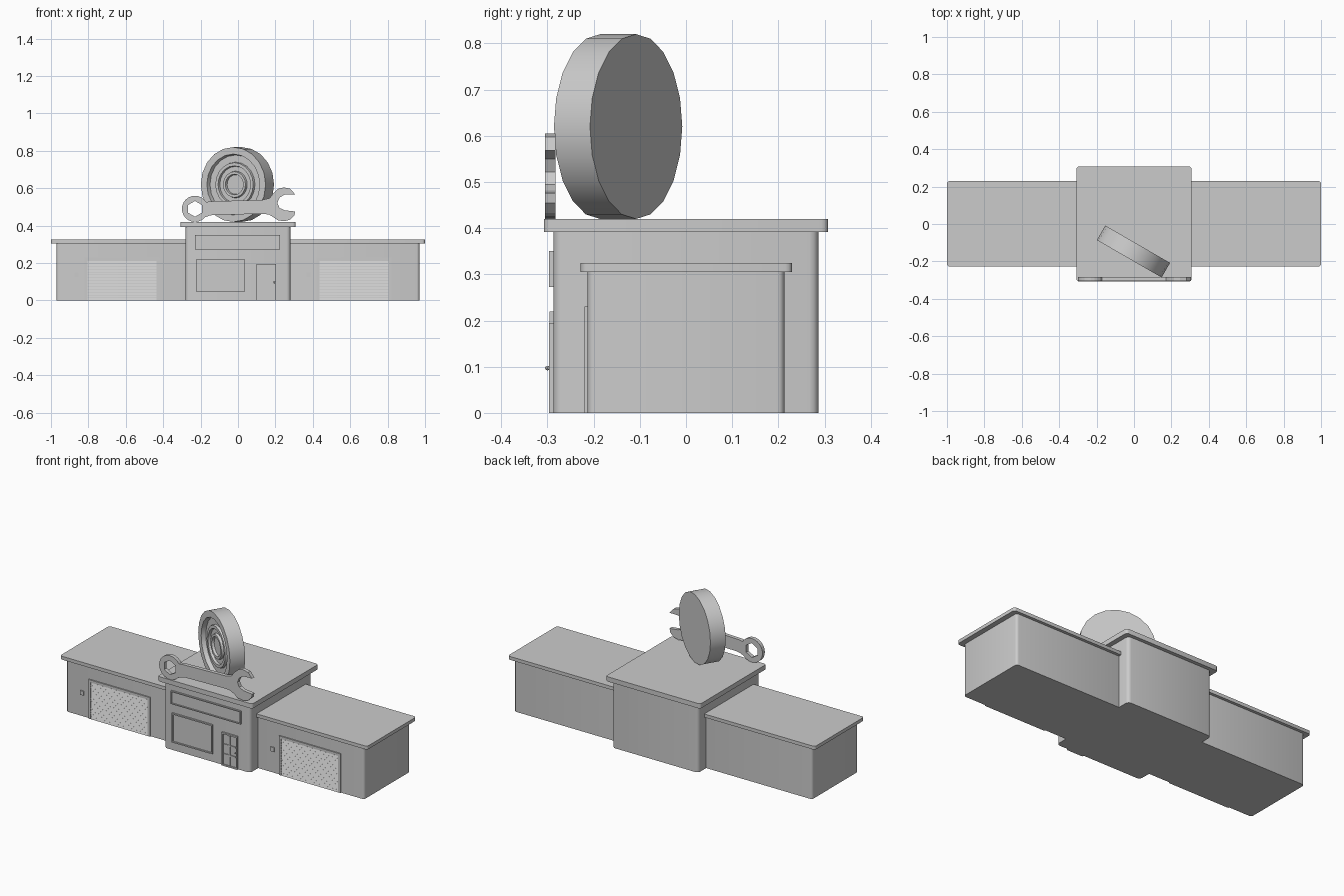
import bpy, bmesh, math
from mathutils import Matrix, Vector

cube = bpy.data.objects.get("Cube")
if cube:
    bpy.data.objects.remove(cube, do_unlink=True)

grey = bpy.data.materials.new("plain_grey")
grey.use_nodes = True
grey.diffuse_color = (0.6, 0.6, 0.6, 1)
grey.node_tree.nodes["Principled BSDF"].inputs["Base Color"].default_value = (0.6, 0.6, 0.6, 1)


def finish(name, bm):
    bmesh.ops.recalc_face_normals(bm, faces=bm.faces)
    mesh = bpy.data.meshes.new(name)
    bm.to_mesh(mesh)
    bm.free()
    mesh.materials.append(grey)
    obj = bpy.data.objects.new(name, mesh)
    bpy.context.collection.objects.link(obj)
    return obj


def add_box(bm, x0, x1, y0, y1, z0, z1):
    m = Matrix.Translation(((x0 + x1) / 2, (y0 + y1) / 2, (z0 + z1) / 2))
    m = m @ Matrix.Diagonal((x1 - x0, y1 - y0, z1 - z0, 1))
    return bmesh.ops.create_cube(bm, size=1, matrix=m)["verts"]


def block(name, x0, x1, y0, y1, z0, z1, radius=0):
    """Box whose upright edges are rounded."""
    bm = bmesh.new()
    add_box(bm, x0, x1, y0, y1, z0, z1)
    if radius:
        upright = [e for e in bm.edges
                   if abs(e.verts[0].co.z - e.verts[1].co.z) > 0.001]
        bmesh.ops.bevel(bm, geom=upright, offset=radius, segments=3,
                        profile=0.5, affect="EDGES")
    obj = finish(name, bm)
    if radius:
        smooth(obj)
    return obj


def smooth(obj):
    bpy.ops.object.select_all(action="DESELECT")
    obj.select_set(True)
    bpy.context.view_layer.objects.active = obj
    bpy.ops.object.shade_smooth_by_angle(angle=math.radians(35))


def framed_panel(name, x0, x1, z0, z1, y_front, y_wall, border, depth):
    """Plate with a raised border and a sunken middle."""
    bm = bmesh.new()
    add_box(bm, x0, x1, y_front, y_wall + 0.004, z0, z1)
    bm.normal_update()
    front = [f for f in bm.faces if f.normal.y < -0.9]
    bmesh.ops.inset_region(bm, faces=front, thickness=border)
    ret = bmesh.ops.extrude_face_region(bm, geom=front)
    bmesh.ops.delete(bm, geom=front, context="FACES")
    for v in ret["geom"]:
        if isinstance(v, bmesh.types.BMVert):
            v.co.y += depth
    return finish(name, bm)


def extrude_outline(name, points, y0, y1):
    bm = bmesh.new()
    face = bm.faces.new([bm.verts.new((x, y0, z)) for x, z in points])
    ret = bmesh.ops.extrude_face_region(bm, geom=[face])
    for v in ret["geom"]:
        if isinstance(v, bmesh.types.BMVert):
            v.co.y = y1
    return finish(name, bm)


# Main hall and its flat roof
block("main_hall", -0.28, 0.28, -0.287, 0.287, 0, 0.395, 0.02)
block("main_roof", -0.308, 0.308, -0.308, 0.308, 0.392, 0.42, 0.015)

# Two garage wings with roofs, roll-up doors and wall switches
for side, s in (("right", -1), ("left", 1)):
    x0, x1 = sorted((s * 0.2, s * 0.97))
    block(side + "_wing", x0, x1, -0.213, 0.213, 0, 0.31, 0.015)
    x0, x1 = sorted((s * 0.2, s * 1.0))
    block(side + "_wing_roof", x0, x1, -0.228, 0.23, 0.305, 0.325, 0.015)

    c = s * 0.62
    bm = bmesh.new()
    add_box(bm, c - 0.2, c - 0.185, -0.22, -0.205, 0, 0.23)
    add_box(bm, c + 0.185, c + 0.2, -0.22, -0.205, 0, 0.23)
    add_box(bm, c - 0.185, c + 0.185, -0.22, -0.205, 0.215, 0.23)
    finish(side + "_garage_frame", bm)

    # Slats lean out at the bottom
    bm = bmesh.new()
    count, height = 14, 0.215 / 14
    for i in range(count):
        z = i * height
        verts = add_box(bm, c - 0.185, c + 0.185, -0.22, -0.21, z, z + height * 0.8)
        for v in verts:
            if v.co.y < -0.215 and v.co.z > z + height * 0.4:
                v.co.y += 0.005
    finish(side + "_garage_slats", bm)

    block(side + "_wall_switch", c - 0.255, c - 0.232, -0.219, -0.21, 0.125, 0.15)

# Shop front: sign board, window, glazed door and knob
framed_panel("sign_board", -0.23, 0.225, 0.273, 0.35, -0.297, -0.287, 0.008, 0.006)
framed_panel("shop_window", -0.225, 0.038, 0.048, 0.22, -0.296, -0.287, 0.01, 0.006)
framed_panel("shop_door", 0.1, 0.202, 0, 0.195, -0.297, -0.287, 0.012, 0.006)
bm = bmesh.new()
add_box(bm, 0.147, 0.155, -0.296, -0.288, 0.012, 0.183)
for z in (0.065, 0.122):
    add_box(bm, 0.112, 0.19, -0.296, -0.288, z, z + 0.008)
finish("door_glazing_bars", bm)
bm = bmesh.new()
bmesh.ops.create_uvsphere(bm, u_segments=8, v_segments=6, radius=0.005,
                          matrix=Matrix.Translation((0.194, -0.3, 0.097)))
finish("door_knob", bm)

# Round wheel on the roof: lathed profile of (radius, depth along the axis)
profile = [(0, 0.045), (0.2, 0.045), (0.2, -0.045), (0.163, -0.045), (0.158, -0.02),
           (0.12, -0.02), (0.117, -0.034), (0.1, -0.034), (0.097, -0.02),
           (0.072, -0.02), (0.069, -0.034), (0.055, -0.034), (0.052, -0.02), (0, -0.02)]
bm = bmesh.new()
verts = [bm.verts.new((r, d, 0)) for r, d in profile]
edges = [bm.edges.new(pair) for pair in zip(verts, verts[1:])]
bmesh.ops.spin(bm, geom=verts + edges, axis=(0, 1, 0), cent=(0, 0, 0),
               angle=math.tau, steps=20, use_duplicate=False)
bmesh.ops.remove_doubles(bm, verts=bm.verts, dist=0.0005)
bmesh.ops.transform(bm, verts=bm.verts, matrix=Matrix.Translation((-0.003, -0.147, 0.62))
                    @ Matrix.Rotation(math.radians(-30), 4, "Z"))
smooth(finish("roof_wheel", bm))

# Wrench: ring end with a hexagonal hole
ring_x, ring_z = -0.23, 0.49
bm = bmesh.new()
loops = []
for y in (-0.305, -0.283):
    for radius, snap in ((0.07, False), (0.042, True)):
        loop = []
        for i in range(24):
            a = math.tau * i / 24
            r = radius
            if snap:
                off = (a + math.pi / 6) % (math.pi / 3) - math.pi / 6
                r = radius * math.cos(math.pi / 6) / math.cos(off)
            loop.append(bm.verts.new((ring_x + r * math.cos(a), y, ring_z + r * math.sin(a))))
        loops.append(loop)
for a, b in ((0, 1), (1, 3), (3, 2), (2, 0)):
    for i in range(24):
        j = (i + 1) % 24
        bm.faces.new((loops[a][i], loops[a][j], loops[b][j], loops[b][i]))
finish("wrench_ring", bm)

# Wrench: handle and open jaw in one outline
jaw = [(-0.172, 0.526), (-0.15, 0.53), (0.13, 0.538), (0.17, 0.548), (0.19, 0.575), (0.215, 0.597),
       (0.245, 0.605), (0.28, 0.597), (0.305, 0.568), (0.25, 0.567), (0.222, 0.55),
       (0.21, 0.522), (0.222, 0.495), (0.25, 0.482), (0.305, 0.476), (0.302, 0.455), (0.28, 0.433),
       (0.25, 0.424), (0.215, 0.428), (0.19, 0.445), (0.165, 0.46), (0.13, 0.463),
       (-0.13, 0.458), (-0.155, 0.453), (-0.175, 0.445), (-0.163, 0.485)]
extrude_outline("wrench_handle", jaw, -0.305, -0.283)
